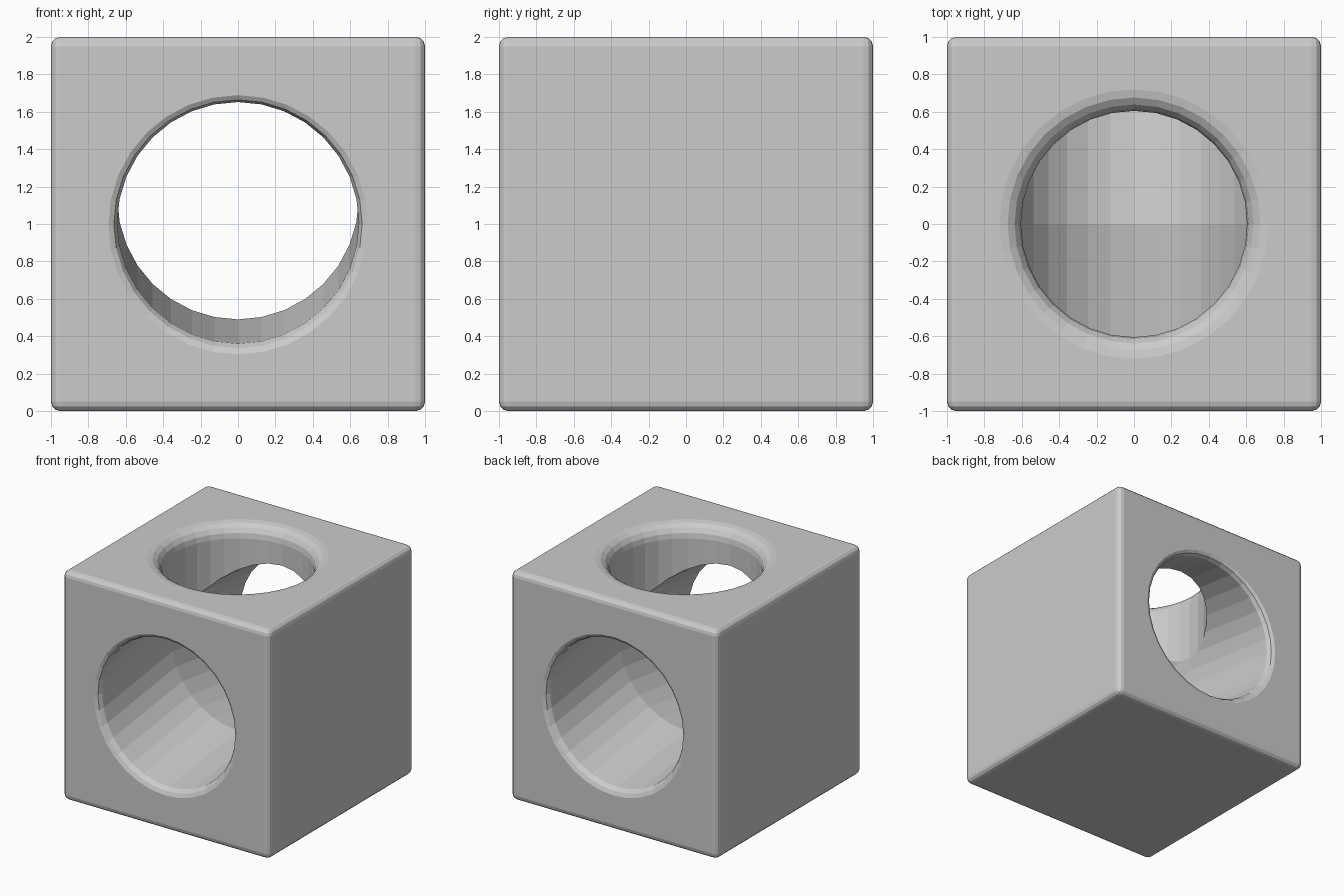
import bpy, bmesh
from math import sin, cos, pi

if "Cube" in bpy.data.objects:
    bpy.data.objects.remove(bpy.data.objects["Cube"])

SIDES = 32


def loft(name, rings):
    """Closed tube cutter through rings given as (centre, radius, axis)."""
    bm = bmesh.new()
    loops = []
    for (cx, cy, cz), r, axis in rings:
        loop = []
        for i in range(SIDES):
            a = 2 * pi * i / SIDES
            u, v = r * sin(a), r * cos(a)
            co = (cx + u, cy, cz + v) if axis == 'Y' else (cx + u, cy + v, cz)
            loop.append(bm.verts.new(co))
        loops.append(loop)
    for a, b in zip(loops, loops[1:]):
        for i in range(SIDES):
            j = (i + 1) % SIDES
            bm.faces.new((a[i], a[j], b[j], b[i]))
    bm.faces.new(loops[0])
    bm.faces.new(loops[-1])
    bmesh.ops.recalc_face_normals(bm, faces=bm.faces)
    me = bpy.data.meshes.new(name)
    bm.to_mesh(me)
    bm.free()
    ob = bpy.data.objects.new(name, me)
    bpy.context.collection.objects.link(ob)
    ob.hide_render = True
    return ob


# Rounded block
bpy.ops.mesh.primitive_cube_add(size=2, location=(0, 0, 1))
block = bpy.context.object
block.name = "pipe_block"
bev = block.modifiers.new("rounded_edges", 'BEVEL')
bev.width = 0.05
bev.segments = 3

# Through tunnel: rises from each mouth to a crest in the middle
half = [(1.05, 0.693, 0.996), (1.0, 0.693, 0.996),
        (0.985, 0.664, 1.0), (0.95, 0.646, 1.006)]
rings = [((0, -y, z), r, 'Y') for y, r, z in half]
rings.append(((0, 0, 1.135), 0.645, 'Y'))
rings += [((0, y, z), r, 'Y') for y, r, z in reversed(half)]
tunnel = loft("tunnel_cutter", rings)

# Top shaft with a rounded lip, opening into the tunnel
R, F = 0.605, 0.115
shaft_rings = [((0, 0, 2.05), R + F, 'Z')]
for k in range(5):
    t = k / 4 * pi / 2
    shaft_rings.append(((0, 0, 2 - F + F * cos(t)), R + F - F * sin(t), 'Z'))
shaft_rings.append(((0, 0, 1.1), R, 'Z'))
shaft = loft("shaft_cutter", shaft_rings)

# Cut both openings, then drop the cutters
for cutter in (tunnel, shaft):
    m = block.modifiers.new(cutter.name, 'BOOLEAN')
    m.operation = 'DIFFERENCE'
    m.solver = 'EXACT'
    m.object = cutter
bpy.context.view_layer.objects.active = block
for m in list(block.modifiers):
    bpy.ops.object.modifier_apply(modifier=m.name)
for cutter in (tunnel, shaft):
    bpy.data.objects.remove(cutter, do_unlink=True)
